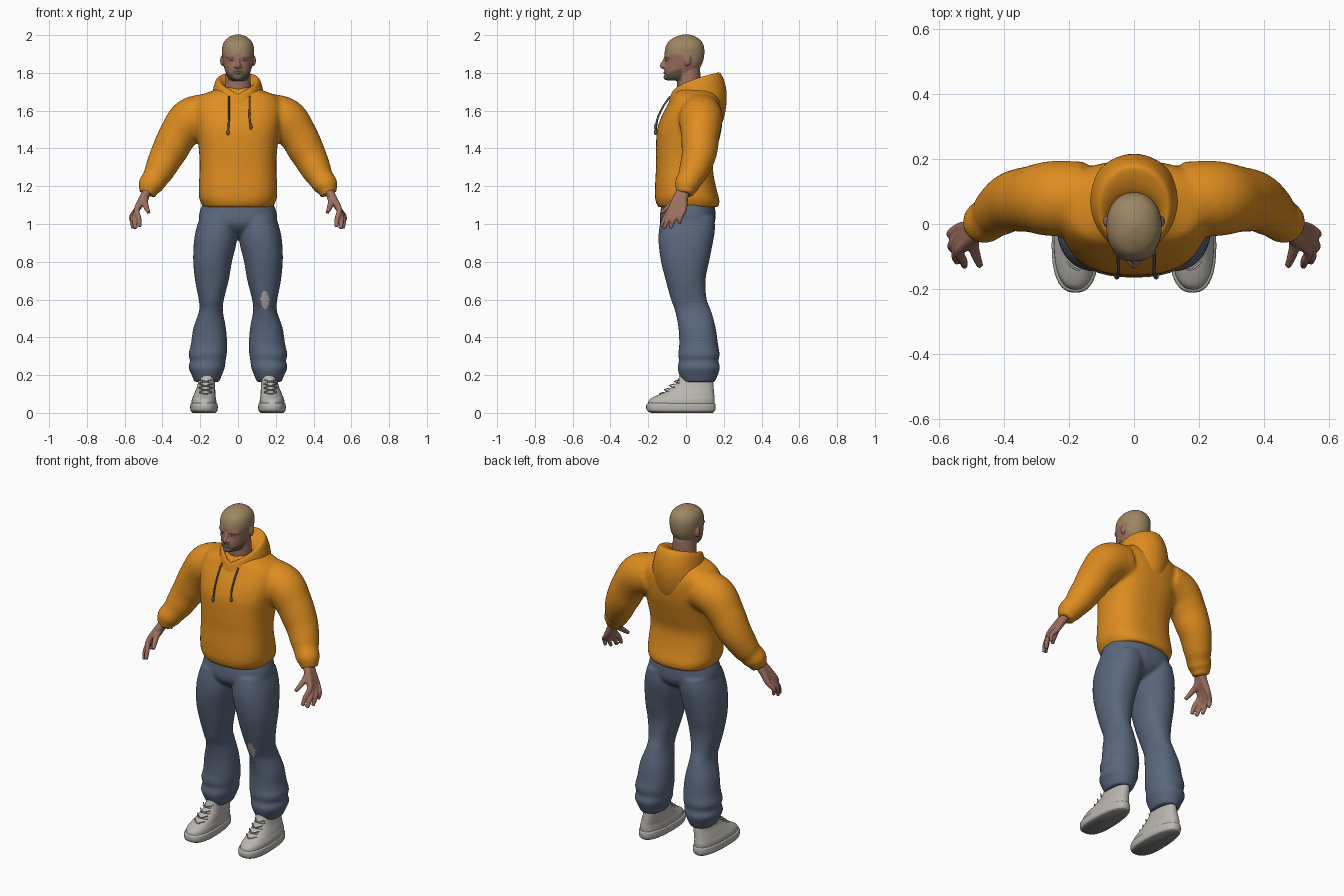
import bpy, bmesh
from math import sin, cos, pi, copysign
from mathutils import Vector

cube = bpy.data.objects.get("Cube")
if cube:
    bpy.data.objects.remove(cube, do_unlink=True)


def material(name, r, g, b):
    m = bpy.data.materials.new(name)
    m.use_nodes = True
    m.diffuse_color = (r, g, b, 1)
    bsdf = m.node_tree.nodes["Principled BSDF"]
    bsdf.inputs["Base Color"].default_value = (r, g, b, 1)
    bsdf.inputs["Roughness"].default_value = 0.8
    return m


ORANGE = material("orange fleece", 0.73, 0.265, 0.014)
DENIM = material("blue denim", 0.102, 0.135, 0.203)
SKIN = material("skin", 0.34, 0.162, 0.118)
STUBBLE = material("cropped hair", 0.335, 0.24, 0.125)
BEARD = material("beard", 0.13, 0.11, 0.068)
SHOE = material("off white leather", 0.49, 0.47, 0.44)
RUBBER = material("grey rubber", 0.2, 0.2, 0.195)
CORD = material("grey cord", 0.12, 0.12, 0.125)
PATCH = material("worn patch", 0.44, 0.42, 0.4)
EYE = material("eye white", 0.36, 0.28, 0.24)


def spline(rows, n=6):
    """Smoothly interpolate every column of a short table."""
    out, last = [], len(rows) - 1
    for i in range(last):
        four = (rows[max(i - 1, 0)], rows[i], rows[i + 1], rows[min(i + 2, last)])
        for k in range(n):
            t = k / n
            out.append([0.5 * (2 * b + (c - a) * t + (2 * a - 5 * b + 4 * c - d) * t * t
                               + (3 * b - a - 3 * c + d) * t ** 3) for a, b, c, d in zip(*four)])
    return out + [list(rows[-1])]


def skin(bm, rings):
    """Bridge rings of points into a closed shell."""
    loops = [[bm.verts.new(p) for p in ring] for ring in rings]
    n = len(loops[0])
    for low, high in zip(loops, loops[1:]):
        for i in range(n):
            j = (i + 1) % n
            bm.faces.new((low[i], low[j], high[j], high[i]))
    bm.faces.new(loops[0][::-1])
    bm.faces.new(loops[-1])


def stack(bm, rows, side=1, power=2.3, taper=0, n=6, seg=40):
    """Horizontal sections, each row: z, x0, x1, y0, y1."""
    rings = []
    for z, x0, x1, y0, y1 in spline(rows, n):
        ring = []
        for i in range(seg):
            c, s = cos(2 * pi * i / seg), sin(2 * pi * i / seg)
            c, s = (copysign(abs(v) ** (2 / power), v) for v in (c, s))
            x = (x0 + x1) / 2 + (x1 - x0) / 2 * c * (1 - taper * s)
            ring.append((side * x, (y0 + y1) / 2 + (y1 - y0) / 2 * s, z))
        rings.append(ring)
    skin(bm, rings)


def tube(bm, rows, side=1, seg=16):
    """Round sections along a path, each row: x, y, z, radius."""
    path = spline(rows)
    pts = [Vector(p[:3]) for p in path]
    rings = []
    for i, p in enumerate(pts):
        t = (pts[min(i + 1, len(pts) - 1)] - pts[max(i - 1, 0)]).normalized()
        u = t.cross(Vector((0, 1, 0))).normalized()
        v = t.cross(u)
        ring = [p + path[i][3] * (u * cos(2 * pi * k / seg) + v * sin(2 * pi * k / seg))
                for k in range(seg)]
        rings.append([(side * q.x, q.y, q.z) for q in ring])
    skin(bm, rings)


def ball(bm, loc, size):
    made = bmesh.ops.create_uvsphere(bm, u_segments=20, v_segments=12, radius=1)["verts"]
    for v in made:
        v.co = Vector(loc) + Vector(a * b for a, b in zip(v.co, size))


def finish(name, bm, mats, voxel=0, smooth=4, rule=None):
    """Make the object; a voxel size fuses overlapping shells into one skin."""
    bmesh.ops.recalc_face_normals(bm, faces=bm.faces[:])
    me = bpy.data.meshes.new(name)
    bm.to_mesh(me)
    bm.free()
    ob = bpy.data.objects.new(name, me)
    bpy.context.scene.collection.objects.link(ob)
    if voxel:
        mod = ob.modifiers.new("fuse", "REMESH")
        mod.mode, mod.voxel_size = "VOXEL", voxel
        mod = ob.modifiers.new("soften", "SMOOTH")
        mod.factor, mod.iterations = 0.5, smooth
        dg = bpy.context.evaluated_depsgraph_get()
        fused = bpy.data.meshes.new_from_object(ob.evaluated_get(dg))
        ob.modifiers.clear()
        ob.data = fused
        fused.name = name
    ob.data.materials.clear()
    for m in mats:
        ob.data.materials.append(m)
    for f in ob.data.polygons:
        f.use_smooth = True
        f.material_index = rule(f.center) if rule else 0


# hoodie body and sleeves
bm = bmesh.new()
body = [(1.09, .187, -.15, .172), (1.115, .197, -.159, .178), (1.14, .207, -.164, .174),
        (1.2, .208, -.164, .158), (1.3, .203, -.159, .143), (1.4, .208, -.159, .165),
        (1.5, .222, -.153, .188), (1.58, .232, -.125, .194), (1.64, .228, -.092, .188),
        (1.68, .2, -.07, .168), (1.7, .15, -.058, .155), (1.725, .09, -.04, .13)]
stack(bm, [(z, -w, w, a, b) for z, w, a, b in body], power=2.5)
sleeve = [(.15, .08, 1.58, .112), (.25, .078, 1.552, .116), (.318, .076, 1.47, .102),
          (.358, .072, 1.395, .096), (.385, .063, 1.345, .089), (.42, .038, 1.275, .078),
          (.44, .02, 1.24, .068), (.464, .004, 1.205, .066), (.474, -.002, 1.18, .053),
          (.483, -.006, 1.157, .048)]
for side in (1, -1):
    tube(bm, sleeve, side, 28)
finish("hoodie", bm, [ORANGE], 0.01, 9)

# hood folded down around the neck: half width, front y, back y, front z, back z
bm = bmesh.new()
hood = [(.06, -.03, .06, 1.6, 1.71), (.076, -.05, .1, 1.655, 1.77), (.1, -.07, .16, 1.685, 1.8),
        (.118, -.08, .188, 1.68, 1.79), (.134, -.087, .212, 1.66, 1.72), (.145, -.092, .213, 1.63, 1.63),
        (.11, -.08, .188, 1.57, 1.53), (.05, -.02, .13, 1.56, 1.52)]
rings = []
for w, yf, yb, zf, zb in spline(hood):
    ring = []
    for i in range(48):
        a = 2 * pi * i / 48
        t = (1 - cos(a)) / 2
        ring.append((w * sin(a), yf + (yb - yf) * t, zf + (zb - zf) * t ** 0.5))
    rings.append(ring)
skin(bm, rings)
finish("hood", bm, [ORANGE])

# drawstrings with knotted ends
for name, x, end in (("right_drawstring", -.048, 1.485), ("left_drawstring", .062, 1.515)):
    bm = bmesh.new()
    tube(bm, [(x, -.085, 1.675, .005), (x, -.122, 1.62, .005), (x, -.15, 1.56, .005),
              (x * 1.1, -.161, end, .005)], seg=8)
    ball(bm, (x * 1.1, -.162, end), (.008, .008, .015))
    finish(name, bm, [CORD])

# jeans
bm = bmesh.new()
stack(bm, [(.93, -.03, .03, -.06, .07), (.97, -.11, .11, -.115, .13), (1.02, -.205, .205, -.139, .155),
           (1.12, -.184, .184, -.127, .152)])
leg = [(1.04, .01, .2, -.13, .15), (.97, .003, .222, -.143, .153), (.9, .008, .234, -.145, .142),
       (.8, .032, .237, -.132, .122), (.7, .05, .227, -.107, .103), (.6, .075, .208, -.08, .11),
       (.54, .08, .206, -.058, .133), (.45, .064, .236, -.04, .157), (.36, .057, .25, -.036, .17),
       (.31, .06, .262, -.042, .178), (.275, .066, .254, -.037, .172), (.24, .07, .262, -.045, .18),
       (.2, .085, .245, -.035, .168), (.163, .1, .23, -.018, .152)]
for side in (1, -1):
    stack(bm, leg, side, 2.2)


def knee(c):
    wide = .022 + .003 * sin(c.z * 200)
    return int(c.y < 0 and ((c.x - .143) / wide) ** 2 + ((c.z - .597) / .046) ** 2 < 1)


finish("jeans", bm, [DENIM, PATCH], 0.008, 6, knee)

# head: neck, skull, nose, brows and ears fused
bm = bmesh.new()
stack(bm, [(1.6, -.075, .075, -.03, .09), (1.7, -.07, .07, -.045, .08),
           (1.82, -.064, .064, -.05, .075)], power=2)
skull = [(1.76, .032, -.098, -.01), (1.782, .055, -.113, .045), (1.82, .071, -.114, .07),
         (1.86, .08, -.111, .09), (1.9, .085, -.114, .097), (1.94, .083, -.107, .095),
         (1.97, .07, -.088, .08), (1.992, .043, -.052, .05), (2.004, .01, -.015, .015)]
stack(bm, [(z, -w, w, a, b) for z, w, a, b in skull], power=2.15)
tube(bm, [(0, -.108, 1.88, .009), (0, -.117, 1.858, .01), (0, -.125, 1.838, .013),
          (0, -.115, 1.825, .008)])
ball(bm, (0, -.104, 1.776), (.025, .015, .015))
for s in (1, -1):
    tube(bm, [(.012, -.109, 1.884, .006), (.035, -.102, 1.888, .009), (.06, -.083, 1.884, .008)], s)
    ball(bm, (s * .014, -.113, 1.833), (.009, .011, .008))
    ball(bm, (s * .083, .008, 1.865), (.012, .018, .029))


def face(c):
    ear = abs(c.x) > .077 and abs(c.y - .008) < .024 and c.z < 1.897
    if not ear and c.z > 1.903 - .9 * min(max(c.y + .03, 0), .1):
        return 1
    if c.y < -.025 and 1.758 < c.z < 1.797 + .35 * max(c.y + .1, 0) + .018 * (abs(c.x) < .03):
        return 2
    return 0


finish("head", bm, [SKIN, STUBBLE, BEARD], 0.0045, 3, face)

bm = bmesh.new()
tube(bm, [(-.022, -.106, 1.799, .003), (0, -.114, 1.801, .006), (.022, -.106, 1.799, .003)])
finish("lips", bm, [SKIN])

for label, s in (("left", 1), ("right", -1)):
    # eyes
    bm = bmesh.new()
    ball(bm, (s * .032, -.097, 1.866), (.013, .011, .005))
    finish(label + "_eye", bm, [EYE])
    bm = bmesh.new()
    ball(bm, (s * .032, -.1065, 1.866), (.004, .002, .004))
    finish(label + "_iris", bm, [CORD])

    # hand: each finger runs from wrist through knuckle to tip
    bm = bmesh.new()
    fingers = [(-.083, .52, -.13, .985), (-.06, .543, -.118, .975),
               (-.036, .555, -.082, .977), (-.012, .558, -.035, 1.0)]
    for ky, x, y, z in fingers:
        tube(bm, [(.47, ky * .2, 1.19, .025), (.503, ky * .55 - .004, 1.135, .022),
                  (.536, ky, 1.075, .016), (x + .005, (ky + y) / 2 - .006, (z + 1.075) / 2, .0135),
                  (x, y, z, .0095)], s)
    tube(bm, [(.485, -.015, 1.16, .02), (.494, -.06, 1.12, .018), (.484, -.1, 1.085, .014),
              (.472, -.13, 1.06, .01)], s)
    finish(label + "_hand", bm, [SKIN], 0.0045, 3)

    # shoe: sole with grey tread, then upper
    bm = bmesh.new()
    stack(bm, [(0, .12, .238, -.185, .142), (.012, .11, .25, -.206, .154), (.03, .108, .252, -.211, .157),
               (.048, .11, .25, -.208, .155), (.052, .12, .24, -.195, .145)], s, 2.5, .1, 3)
    finish(label + "_sole", bm, [SHOE, RUBBER], rule=lambda c: int(c.z < .008))
    bm = bmesh.new()
    stack(bm, [(.045, .114, .246, -.203, .151), (.07, .116, .244, -.193, .152), (.09, .12, .236, -.16, .15),
               (.11, .12, .228, -.115, .148), (.14, .122, .216, -.07, .146), (.17, .122, .21, -.045, .143),
               (.21, .12, .205, -.03, .138)], s, 2.4, .08)
    finish(label + "_shoe_upper", bm, [SHOE])

    # crossed laces
    bm = bmesh.new()
    for i in range(4):
        z, y = .1 + .022 * i, -.137 + .027 * i
        for tilt in (.009, -.009):
            tube(bm, [(.138, y + .02, z - tilt, .003), (.172, y - .004, z, .003),
                      (.206, y + .02, z + tilt, .003)], s, 6)
    finish(label + "_laces", bm, [SHOE])
